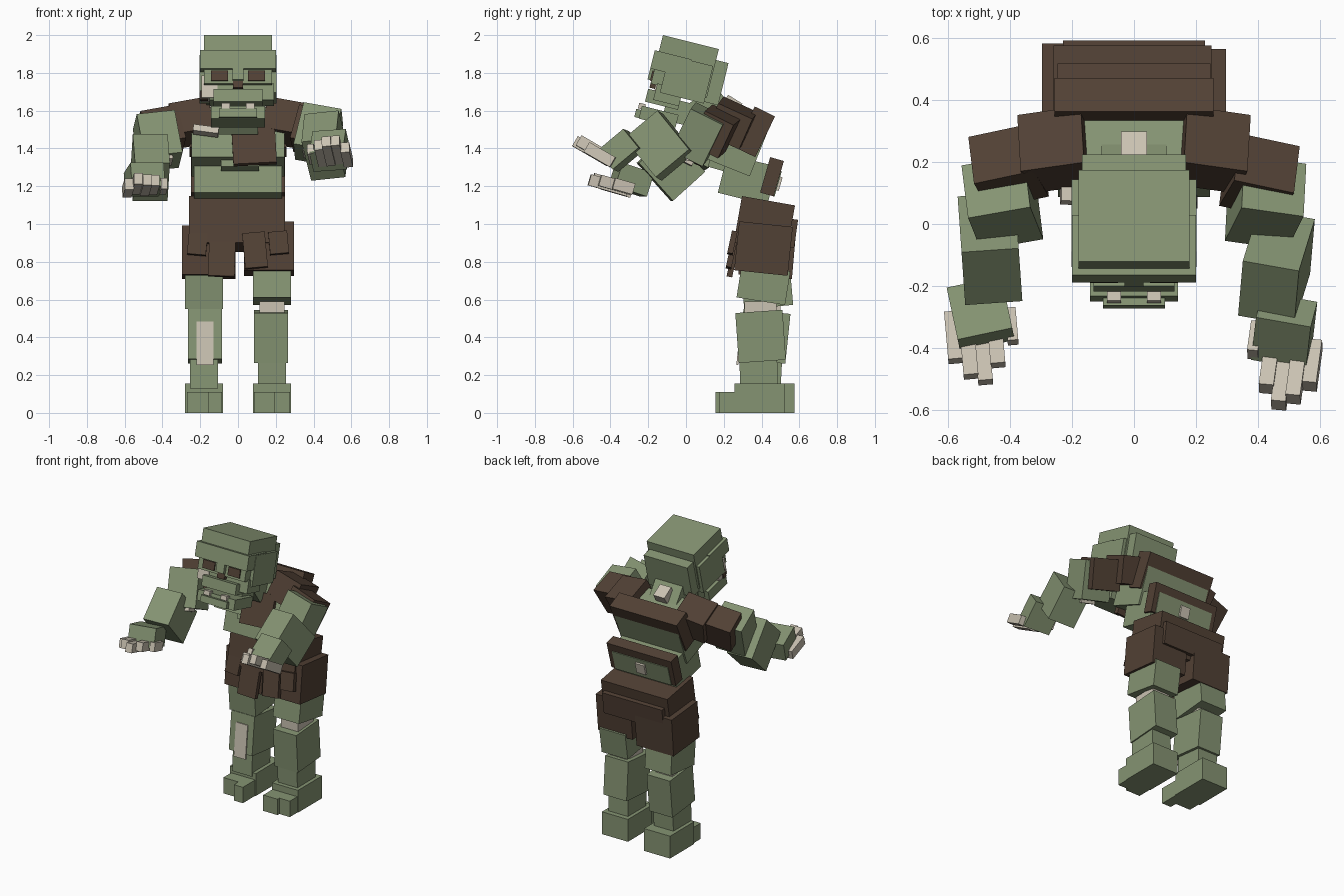
import bpy, math
from mathutils import Matrix, Euler


def material(name, rgb):
    m = bpy.data.materials.new(name)
    m.diffuse_color = (*rgb, 1)
    return m


GREEN = material("skin_green", (0.235, 0.295, 0.170))
BROWN = material("cloth_brown", (0.083, 0.052, 0.035))
BONE = material("bone", (0.59, 0.54, 0.445))


def frame(loc, rx=0, ry=0, rz=0):
    rot = Euler([math.radians(a) for a in (rx, ry, rz)]).to_matrix().to_4x4()
    return Matrix.Translation(loc) @ rot


def box(name, base, size, mat, off=(0, 0, 0), tilt=0):
    """Box of a given size, offset inside a tilted part frame."""
    h = [s / 2 for s in size]
    verts = [(x, y, z) for x in (-h[0], h[0]) for y in (-h[1], h[1]) for z in (-h[2], h[2])]
    faces = [(0, 1, 3, 2), (4, 6, 7, 5), (0, 4, 5, 1), (2, 3, 7, 6), (0, 2, 6, 4), (1, 5, 7, 3)]
    mesh = bpy.data.meshes.new(name)
    mesh.from_pydata(verts, [], faces)
    mesh.materials.append(mat)
    ob = bpy.data.objects.new(name, mesh)
    bpy.context.collection.objects.link(ob)
    ob.matrix_world = base @ Matrix.Translation(off) @ Matrix.Rotation(math.radians(tilt), 4, 'Y')
    return ob


# legs and feet: side, sign, heel and leg depth, shin tilt, thigh tilt, thigh height
for side, s, heel_y, leg_y, shin_tilt, thigh_tilt, tz in (("left", -1, 0.4425, 0.415, -6, 5, 0.65),
                                                          ("right", 1, 0.39, 0.395, 4, -9, 0.68)):
    x = 0.18 * s
    foot = frame((x, 0, 0))
    box(side + "_heel", foot, (0.20, 0.265, 0.155), GREEN, (0, heel_y, 0.0775))
    box(side + "_ankle", frame((x, leg_y - 0.01, 0.21), shin_tilt / 2), (0.15, 0.20, 0.17), GREEN)
    shin = frame((x - 0.005 * s, leg_y, 0.405), shin_tilt)
    box(side + "_shin", shin, (0.178, 0.25, 0.265), GREEN)
    box(side + "_knee_bone", frame((x, leg_y, 0.545)), (0.13, 0.17, 0.09), BONE)
    box(side + "_thigh", frame((x, leg_y + 0.015, tz), thigh_tilt), (0.20, 0.26, 0.18), GREEN)
    if s < 0:
        box("shin_bone", shin, (0.09, 0.01, 0.23), BONE, (0.0, -0.127, -0.05))

# toes: x range and front edge
for name, x0, x1, front in (("left_small_toes", -0.27, -0.155, 0.225), ("left_big_toe", -0.155, -0.085, 0.175),
                            ("right_big_toe", 0.085, 0.195, 0.155), ("right_small_toes", 0.195, 0.275, 0.175)):
    box(name, frame(((x0 + x1) / 2, (front + 0.33) / 2, 0.055)), (x1 - x0, 0.33 - front, 0.11), GREEN)

# shorts
hips = frame((-0.005, 0.415, 1.0), -10)
box("shorts_hips", hips, (0.51, 0.285, 0.25), BROWN)
box("left_shorts_leg", frame((-0.155, 0.43, 0.85), -5), (0.285, 0.285, 0.26), BROWN)
box("right_shorts_leg", frame((0.165, 0.41, 0.87), -6), (0.265, 0.285, 0.26), BROWN)
for name, x, y, z, w, h, t in (("left_rag", -0.085, 0.255, 0.84, 0.14, 0.24, 2),
                               ("right_rag", 0.09, 0.245, 0.86, 0.12, 0.19, -5),
                               ("left_pocket", -0.215, 0.265, 0.895, 0.10, 0.12, 5),
                               ("right_pocket", 0.215, 0.245, 0.90, 0.10, 0.12, -5)):
    box(name, frame((x, y, z), -12), (w, 0.03, h), BROWN, tilt=t)
box("back_flap", frame((0, 0.568, 0.95), -8), (0.46, 0.03, 0.15), BROWN)

# belly with the torn shirt behind it
belly = frame((0, 0.325, 1.235), -14)
box("belly", belly, (0.465, 0.27, 0.21), GREEN)
box("waist_core", frame((0.01, 0.24, 1.32), -16), (0.2, 0.23, 0.1), GREEN)
low_shirt = frame((0, 0.455, 1.25), -16)
box("lower_back_shirt", low_shirt, (0.495, 0.075, 0.195), BROWN)
box("lower_back_skin", low_shirt, (0.43, 0.008, 0.14), GREEN, (0, 0.038, -0.028))
box("lower_spine_bone", low_shirt, (0.07, 0.03, 0.075), BONE, (0, 0.04, -0.025))

# chest with the upper shirt, cloth scrap and rib
chest = frame((0, 0.265, 1.435), -22)
box("chest", chest, (0.49, 0.27, 0.285), GREEN)
box("upper_back_shirt", frame((0, 0.365, 1.488), -26), (0.515, 0.12, 0.24), BROWN)
box("chest_cloth", chest, (0.23, 0.035, 0.22), BROWN, (0.085, -0.142, -0.075), -3)
box("rib_bone", chest, (0.135, 0.06, 0.035), BONE, (-0.17, -0.18, -0.01), 8)
box("neck_bone", frame((0, 0.245, 1.635), -32), (0.085, 0.09, 0.06), BONE)
box("neck", frame((0, 0.125, 1.605), 35), (0.21, 0.20, 0.18), GREEN)

# shoulders and sleeves
for s, side in ((-1, "left"), (1, "right")):
    box(side + "_shoulder_cloth", frame((0.25 * s, 0.24, 1.535), -25, 10 * s, -8 * s),
        (0.21, 0.20, 0.18), BROWN)
    box(side + "_sleeve", frame((0.405 * s, 0.17 - 0.015 * s, 1.49), -27, 10 * s, -12 * s),
        (0.20, 0.17, 0.20), BROWN)

# arms and hands: frames for upper arm, forearm, palm, fingers and thumb
ARMS = {
    "left": (frame((-0.425, 0.07, 1.44), -26, -6, 10), frame((-0.465, -0.08, 1.30), 42, 0, 4),
             frame((-0.495, -0.29, 1.235), -18, 0, 12), frame((-0.515, -0.36, 1.19), -16, 0, 5),
             frame((-0.395, -0.33, 1.20), -16, 0, 5)),
    "right": (frame((0.425, 0.07, 1.475), -27, 10, -8), frame((0.46, -0.14, 1.415), 40, -6, -10),
              frame((0.485, -0.345, 1.39), 40, -4, -10), frame((0.508, -0.45, 1.36), -30, -5, -5),
              frame((0.39, -0.375, 1.37), -30, -5, -5)),
}
for side, (upper, fore, palm, hand, thumb) in ARMS.items():
    s = -1 if side == "left" else 1
    box(side + "_upper_arm", upper, (0.205, 0.19, 0.25), GREEN)
    box(side + "_elbow_bone", upper, (0.10, 0.09, 0.04), BONE, (0, -0.03, -0.125))
    box(side + "_forearm", fore, (0.185, 0.23, 0.27), GREEN)
    box(side + "_palm", palm, (0.18, 0.18, 0.13), GREEN)
    box(side + "_thumb", thumb, (0.035, 0.11, 0.06), BONE)
    for i, (length, tip) in enumerate(((0.16, 0), (0.20, -0.04), (0.21, -0.055), (0.18, -0.02))):
        box(side + "_finger", hand, (0.048, length, 0.06), BONE,
            ((1.5 - i) * 0.045 * s, tip, 0.012 * (i % 2)))

# head
head = frame((0, -0.004, 1.842), -14)
HEAD_PARTS = (
    ("cranium", (0.36, 0.305, 0.265), GREEN, (0, 0, -0.008)),
    ("skull_back", (0.335, 0.32, 0.23), GREEN, (0, 0.06, -0.05)),
    ("brow", (0.40, 0.20, 0.10), GREEN, (0, -0.075, -0.013)),
    ("skull_sides", (0.405, 0.24, 0.205), GREEN, (0, 0.025, -0.072)),
    ("nose", (0.06, 0.04, 0.065), GREEN, (0, -0.155, -0.09)),
    ("nose_hole", (0.055, 0.03, 0.035), BROWN, (0, -0.14, -0.145)),
    ("upper_jaw", (0.26, 0.18, 0.07), GREEN, (0, -0.07, -0.205)),
    ("muzzle_base", (0.34, 0.14, 0.09), GREEN, (0.02, -0.05, -0.175)),
    ("lower_jaw", (0.285, 0.20, 0.07), GREEN, (0, -0.07, -0.30)),
    ("chin", (0.20, 0.05, 0.045), GREEN, (0, -0.17, -0.31)),
    ("throat", (0.22, 0.14, 0.12), GREEN, (0, 0.02, -0.25)),
    ("cheek_bone", (0.085, 0.09, 0.12), BONE, (-0.15, -0.08, -0.15)),
    ("torn_cheek", (0.04, 0.03, 0.05), BROWN, (-0.18, -0.09, -0.19)),
)
for name, size, mat, off in HEAD_PARTS:
    box(name, head, size, mat, off)
for s in (-1, 1):
    box("eye_socket", head, (0.09, 0.03, 0.055), BROWN, (0.097 * s, -0.146, -0.098))
    box("tooth", head, (0.045, 0.035, 0.03), BONE, (0.065 * s, -0.17, -0.268))
